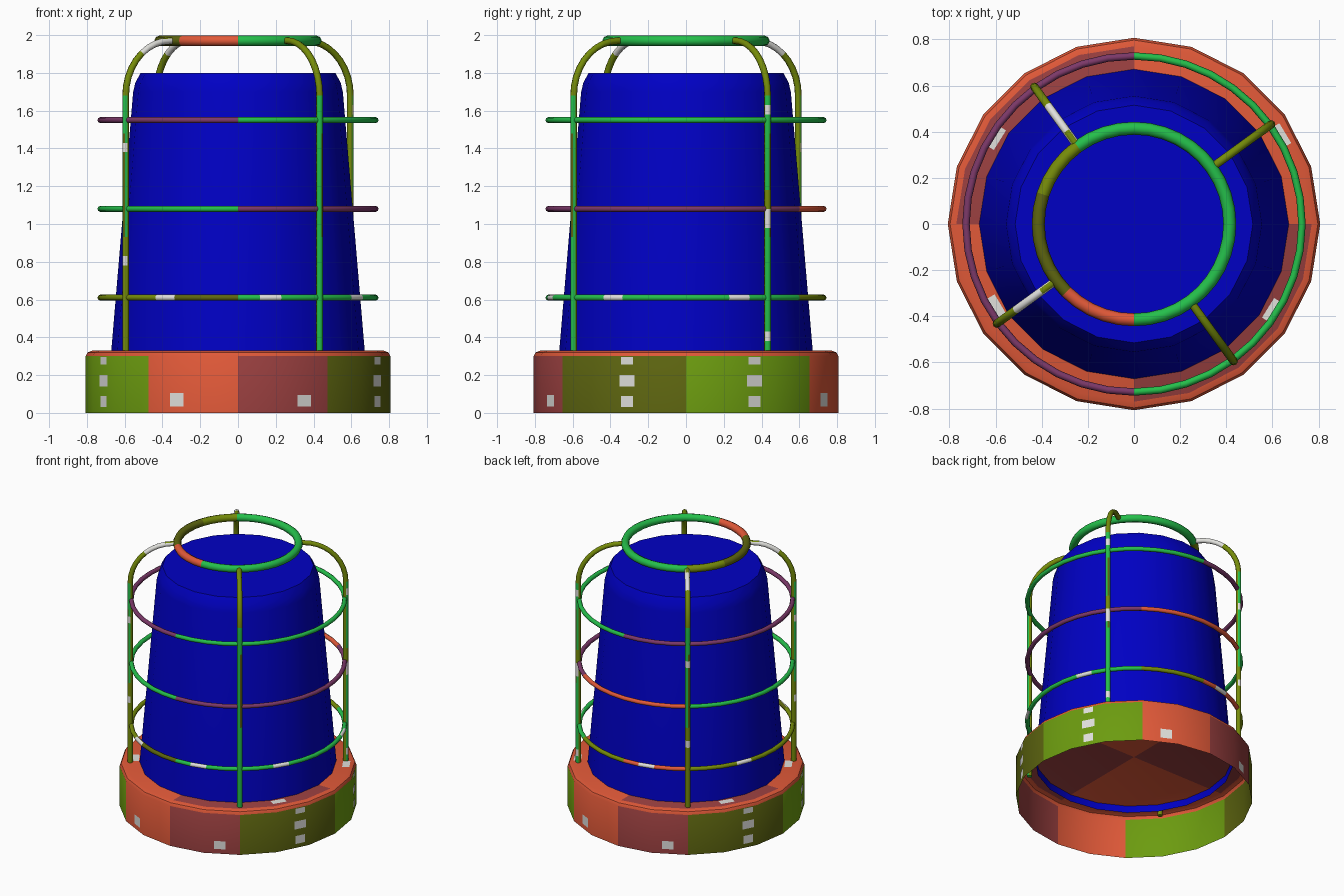
import bpy, bmesh, math

if "Cube" in bpy.data.objects:
    bpy.data.objects.remove(bpy.data.objects["Cube"])

# Colours (linear)
COL = {
    "blue": (0.0, 0.0, 0.55), "orange": (0.75, 0.10, 0.04),
    "dark_red": (0.32, 0.05, 0.05), "lime": (0.15, 0.33, 0.005),
    "dark_olive": (0.11, 0.13, 0.005), "green": (0.018, 0.52, 0.07),
    "purple": (0.20, 0.04, 0.14), "olive": (0.18, 0.26, 0.003),
    "pale_grey": (0.75, 0.75, 0.72),
}
MATS = {}
for name, c in COL.items():
    MATS[name] = bpy.data.materials.new(name)
    MATS[name].diffuse_color = (*c, 1)


def finish(bm, name, colour, angle=46):
    """Colour faces by rule(azimuth in degrees, centre), then smooth."""
    bmesh.ops.recalc_face_normals(bm, faces=bm.faces)
    used = []
    for f in bm.faces:
        c = f.calc_center_median()
        key = colour(math.degrees(math.atan2(c.y, c.x)) % 360, c)
        if key not in used:
            used.append(key)
        f.material_index = used.index(key)
    me = bpy.data.meshes.new(name)
    bm.to_mesh(me)
    bm.free()
    for k in used:
        me.materials.append(MATS[k])
    ob = bpy.data.objects.new(name, me)
    bpy.context.collection.objects.link(ob)
    bpy.ops.object.select_all(action='DESELECT')
    ob.select_set(True)
    bpy.context.view_layer.objects.active = ob
    bpy.ops.object.shade_smooth_by_angle(angle=math.radians(angle))
    return ob


def lathe(name, profile, segs, colour, closed=False, angle=30):
    """Revolve an (r, z) profile about z; r = 0 becomes the centre point."""
    bm = bmesh.new()
    rows = []
    for r, z in profile:
        if r == 0:
            rows.append([bm.verts.new((0, 0, z))] * segs)
        else:
            rows.append([bm.verts.new((r * math.cos(2 * math.pi * i / segs),
                                       r * math.sin(2 * math.pi * i / segs), z)) for i in range(segs)])
    pairs = list(zip(rows, rows[1:])) + ([(rows[-1], rows[0])] if closed else [])
    for a, b in pairs:
        for i in range(segs):
            j = (i + 1) % segs
            bm.faces.new(list(dict.fromkeys([a[i], a[j], b[j], b[i]])))
    return finish(bm, name, colour, angle)


def torus(name, R, z, t, segs, colour, flecks=()):
    """Ring; flecks are azimuths of short pale marks on its outer side."""
    prof = [(R + t * math.cos(k * math.pi / 4), z + t * math.sin(k * math.pi / 4)) for k in range(8)]

    def rule(a, c):
        if math.hypot(c.x, c.y) > R and any(abs(a - f) < 4.6 for f in flecks):
            return "pale_grey"
        return colour(a, c)
    return lathe(name, prof, segs, rule, closed=True, angle=50)


def sectors(*parts):
    """Colour by azimuth: (upper limit in degrees, colour) in order."""
    return lambda a, c: next(k for lim, k in parts if a < lim)


# Base: open-bottomed drum, wall by sector, orange rim and lid by quadrant
wall = sectors((54, "lime"), (90, "orange"), (126, "dark_red"), (180, "dark_olive"),
               (234, "lime"), (270, "orange"), (306, "dark_red"), (361, "dark_olive"))


def base_colour(a, c):
    if c.z < 0.25:
        return wall(a, c)
    return "orange" if c.x * c.y > 0 or c.z < 0.3299 else "dark_red"


lathe("base", [(0.807, 0), (0.807, 0.30), (0.797, 0.32), (0.77, 0.33), (0, 0.33)], 20, base_colour)

# Plain pale patches on the base wall (azimuth, height, half width, half height)
PATCHES = []
for turn in (0, 180):
    for az in (27, 157):
        PATCHES += [(az + turn, 0.06, 0.035, 0.03), (az + turn, 0.17, 0.045, 0.03),
                    (az + turn, 0.275, 0.035, 0.02)]
    PATCHES += [(66 + turn, 0.07, 0.04, 0.035), (116 + turn, 0.065, 0.04, 0.03)]
bm = bmesh.new()
for az, z, w, h in PATCHES:
    # lie flat on the facet of the 20-sided wall
    mid = math.radians(18 * (az // 18) + 9)
    apo = 0.807 * math.cos(math.pi / 20) + 0.002
    lim = 0.807 * math.sin(math.pi / 20) - w
    off = max(-lim, min(lim, apo * math.tan(math.radians(az) - mid)))
    bm.faces.new([bm.verts.new((apo * math.cos(mid) - (off + u) * math.sin(mid),
                                apo * math.sin(mid) + (off + u) * math.cos(mid), z + v))
                  for u, v in ((-w, -h), (w, -h), (w, h), (-w, h))])
# and on the lid
for az, r in ((148, 0.71), (328, 0.71), (211, 0.70), (31, 0.74)):
    a = math.radians(az)
    bm.faces.new([bm.verts.new(((r + u) * math.cos(a) - v * math.sin(a),
                                (r + u) * math.sin(a) + v * math.cos(a), 0.332))
                  for u, v in ((-0.025, -0.05), (0.025, -0.05), (0.025, 0.05), (-0.025, 0.05))])
for f in bm.faces:
    f.normal_update()
finish(bm, "base_patches", lambda a, c: "pale_grey")

# Tapered lamp cover, open below
lathe("lamp_cover", [(0.675, 0.28), (0.555, 1.70), (0.543, 1.75), (0.515, 1.80), (0, 1.80)],
      20, lambda a, c: "blue")

# Three cage hoops
torus("lower_hoop", 0.728, 0.61, 0.016, 40,
      sectors((54, "green"), (90, "olive"), (126, "orange"), (234, "olive"), (270, "dark_olive"), (361, "green")),
      (22.5, 103.5, 157.5, 238.5, 283.5, 328.5))
torus("middle_hoop", 0.728, 1.08, 0.016, 40,
      sectors((54, "purple"), (126, "orange"), (270, "green"), (361, "purple")))
torus("upper_hoop", 0.728, 1.55, 0.016, 40,
      sectors((90, "green"), (270, "purple"), (361, "green")))

# Top ring
torus("top_ring", 0.415, 1.97, 0.028, 40,
      sectors((126, "green"), (162, "olive"), (225, "dark_olive"), (270, "orange"), (361, "green")))

# Four cage posts, bent inward to the top ring
PATH = [(0.735, 0.28 + 0.05 * k) for k in range(28)]
PATH += [(0.445 + 0.29 * math.cos(math.radians(a)), 1.68 + 0.29 * math.sin(math.radians(a)))
         for a in range(0, 91, 10)] + [(0.415, 1.97)]
# heights of the pale bands on each post
BANDS = [(0.40, 1.02, 1.60), (0.80, 1.40, 1.94), (0.80, 1.40, 1.94), (0.40, 1.02)]


def post_rule(n, th):
    def rule(a, c):
        r = c.x * math.cos(th) + c.y * math.sin(th) - 0.735
        side = -c.x * math.sin(th) + c.y * math.cos(th)
        outer = r > 0.003 or c.z > 1.8
        if n != 3 and outer and any(abs(c.z - b) < 0.042 for b in BANDS[n]):
            return "pale_grey"
        if c.z > 1.66 or r < -0.003:
            return "olive"
        if n in (1, 2) and c.z < 0.95:
            return "olive"
        if n == 0 and 1.05 < c.z < 1.2:
            return "olive"
        if r > 0.01 and side > 0 and 0.95 < c.z < 1.5:
            return "dark_olive"
        return "green"
    return rule


for n in range(4):
    th = math.radians(36 + 90 * n)
    ct, st = math.cos(th), math.sin(th)
    bm = bmesh.new()
    rows = []
    for i, (r, z) in enumerate(PATH):
        r0, z0 = PATH[max(i - 1, 0)]
        r1, z1 = PATH[min(i + 1, len(PATH) - 1)]
        d = math.hypot(r1 - r0, z1 - z0)
        nr, nz = (z1 - z0) / d, -(r1 - r0) / d
        row = []
        for k in range(8):
            u = 0.018 * math.cos(k * math.pi / 4)
            v = 0.018 * math.sin(k * math.pi / 4)
            rr = r + u * nr
            row.append(bm.verts.new((rr * ct - v * st, rr * st + v * ct, z + u * nz)))
        rows.append(row)
    for a, b in zip(rows, rows[1:]):
        for k in range(8):
            bm.faces.new([a[k], a[(k + 1) % 8], b[(k + 1) % 8], b[k]])
    bm.faces.new(rows[0])
    bm.faces.new(rows[-1])
    finish(bm, "cage_post_%d" % (n + 1), post_rule(n, th), 50)

for m in bpy.data.materials:
    if m.users and not m.is_grease_pencil:
        m.use_nodes = True
        m.node_tree.nodes["Principled BSDF"].inputs["Base Color"].default_value = m.diffuse_color
